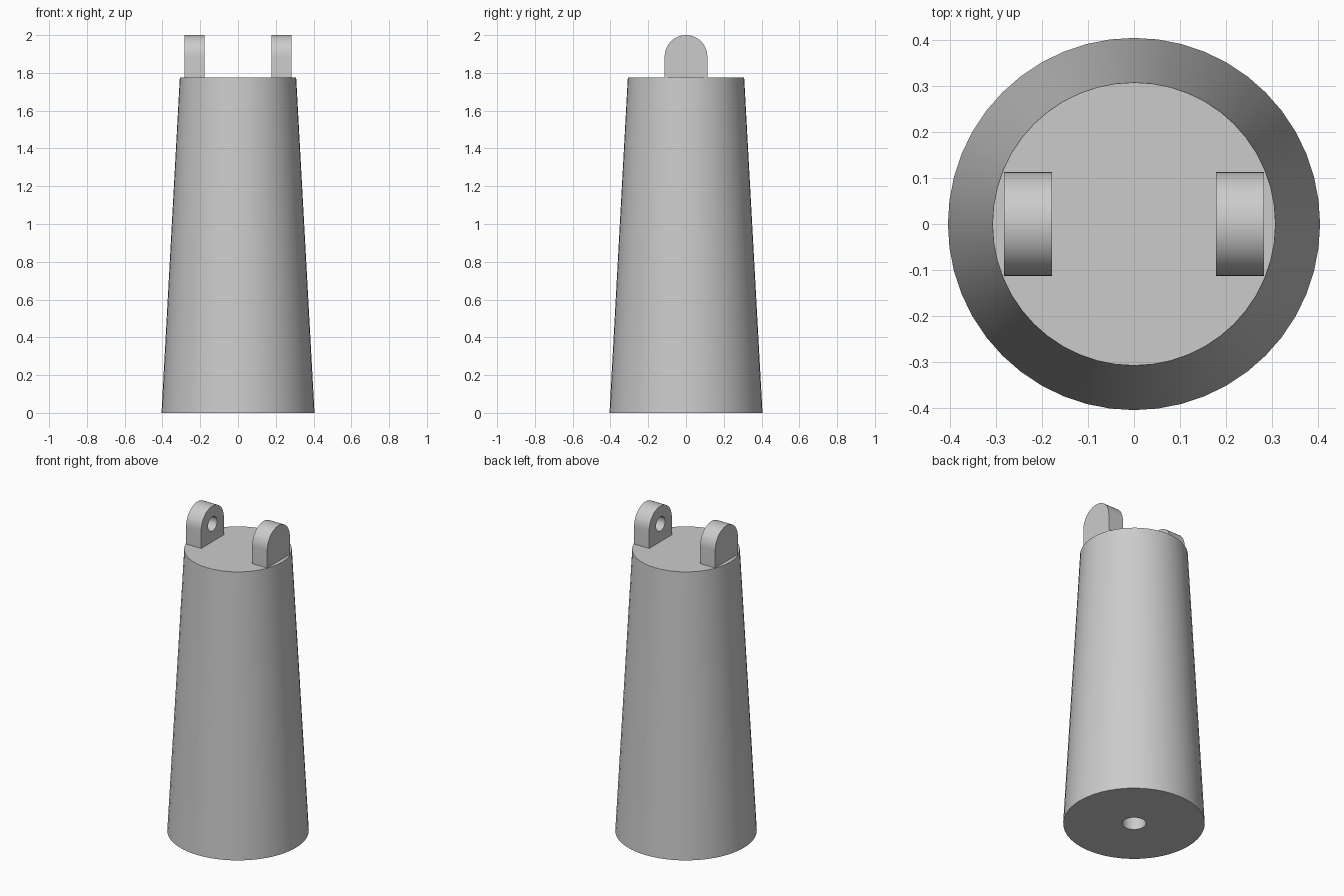
import bpy, bmesh
from math import cos, sin, pi, radians

if "Cube" in bpy.data.objects:
    bpy.data.objects.remove(bpy.data.objects["Cube"], do_unlink=True)

# Single plain grey
GREY = (0.6, 0.6, 0.6, 1)
grey = bpy.data.materials.new("plain grey")
grey.use_nodes = True
grey.diffuse_color = GREY
grey.node_tree.nodes["Principled BSDF"].inputs["Base Color"].default_value = GREY

BODY_H = 1.775
SIDES = 48


def finish(name, bm):
    """Turn a bmesh into a grey object with sharp edges kept."""
    bmesh.ops.recalc_face_normals(bm, faces=bm.faces)
    mesh = bpy.data.meshes.new(name)
    bm.to_mesh(mesh)
    bm.free()
    mesh.materials.append(grey)
    obj = bpy.data.objects.new(name, mesh)
    bpy.context.collection.objects.link(obj)
    bpy.ops.object.select_all(action='DESELECT')
    obj.select_set(True)
    bpy.context.view_layer.objects.active = obj
    bpy.ops.object.shade_smooth_by_angle(angle=radians(30))
    return obj


def bridge(bm, a, b):
    """Quads between two closed loops of equal length."""
    for i in range(len(a)):
        j = (i + 1) % len(a)
        bm.faces.new((a[i], a[j], b[j], b[i]))


def tapered_body():
    # Rings run from the top rim, down the side, then up into the bottom bore
    profile = [(0.308, BODY_H), (0.405, 0), (0.068, 0), (0.068, 0.6)]
    bm = bmesh.new()
    rings = [[bm.verts.new((r * cos(2 * pi * i / SIDES), r * sin(2 * pi * i / SIDES), z))
              for i in range(SIDES)] for r, z in profile]
    for a, b in zip(rings, rings[1:]):
        bridge(bm, a, b)
    bm.faces.new(rings[0])
    bm.faces.new(rings[-1])
    finish("tapered_body", bm)


def lug(name, side):
    # Round-topped tab with a blind pin hole on its inner face
    inner, outer, floor = 0.178 * side, 0.283 * side, 0.25 * side
    radius, hole_r, centre = 0.113, 0.045, 1.887
    outline = [(-radius, BODY_H), (radius, BODY_H)]
    outline += [(radius * cos(pi * i / 24), centre + radius * sin(pi * i / 24)) for i in range(25)]
    hole = [(hole_r * cos(pi * i / 12), centre + hole_r * sin(pi * i / 12)) for i in range(24)]
    bm = bmesh.new()

    def loop(points, x):
        return [bm.verts.new((x, y, z)) for y, z in points]

    front, back = loop(outline, inner), loop(outline, outer)
    mouth, end = loop(hole, inner), loop(hole, floor)
    bridge(bm, front, back)
    bridge(bm, mouth, end)
    bm.faces.new(back)
    bm.faces.new(end)
    # Fill the inner face around the hole
    rim = [e for e in bm.edges if e.is_boundary]
    bmesh.ops.triangle_fill(bm, edges=rim, use_beauty=True, normal=(-side, 0, 0))
    finish(name, bm)


tapered_body()
lug("left_lug", 1)
lug("right_lug", -1)
